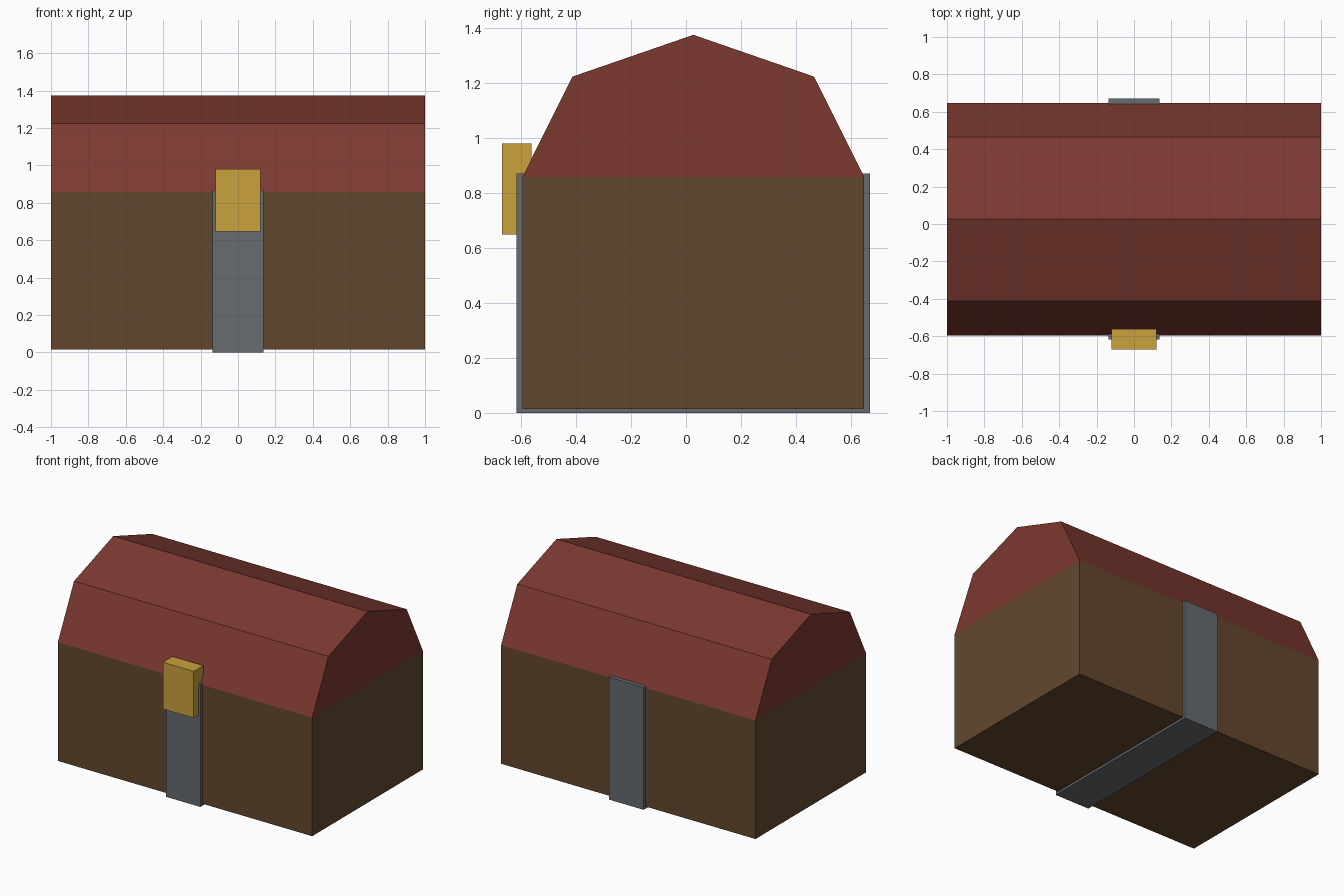
import bpy

if "Cube" in bpy.data.objects:
    bpy.data.objects.remove(bpy.data.objects["Cube"])


def material(name, rgb):
    m = bpy.data.materials.new(name)
    m.diffuse_color = (*rgb, 1.0)
    m.use_nodes = True
    m.node_tree.nodes["Principled BSDF"].inputs["Base Color"].default_value = m.diffuse_color
    return m


WOOD = material("brown wood", (0.124, 0.063, 0.027))
RED = material("red lid", (0.200, 0.041, 0.030))
STEEL = material("grey metal", (0.135, 0.149, 0.162))
GOLD = material("gold", (0.590, 0.358, 0.046))


def extrude_x(name, profile, half_width, mat):
    """Closed prism: a (y, z) profile, anticlockwise seen from +x, swept along x."""
    n = len(profile)
    verts = [(x, y, z) for x in (-half_width, half_width) for y, z in profile]
    faces = [tuple(reversed(range(n))), tuple(range(n, 2 * n))]
    faces += [(i, (i + 1) % n, (i + 1) % n + n, i + n) for i in range(n)]
    mesh = bpy.data.meshes.new(name)
    mesh.from_pydata(verts, [], faces)
    mesh.materials.append(mat)
    obj = bpy.data.objects.new(name, mesh)
    bpy.context.collection.objects.link(obj)
    return obj


def rect(y0, y1, z0, z1):
    return [(y0, z0), (y1, z0), (y1, z1), (y0, z1)]


# Wooden body
extrude_x("chest_body", rect(-0.595, 0.648, 0.015, 0.858), 1.0, WOOD)

# Faceted lid
extrude_x("chest_lid", [(-0.595, 0.858), (0.648, 0.858), (0.466, 1.223),
                        (0.027, 1.375), (-0.413, 1.223)], 1.0, RED)

# Metal strap around front, underside and back
extrude_x("metal_strap", rect(-0.617, 0.67, 0.0, 0.87), 0.136, STEEL)

# Lock plate
extrude_x("lock", rect(-0.67, -0.562, 0.648, 0.98), 0.121, GOLD)
